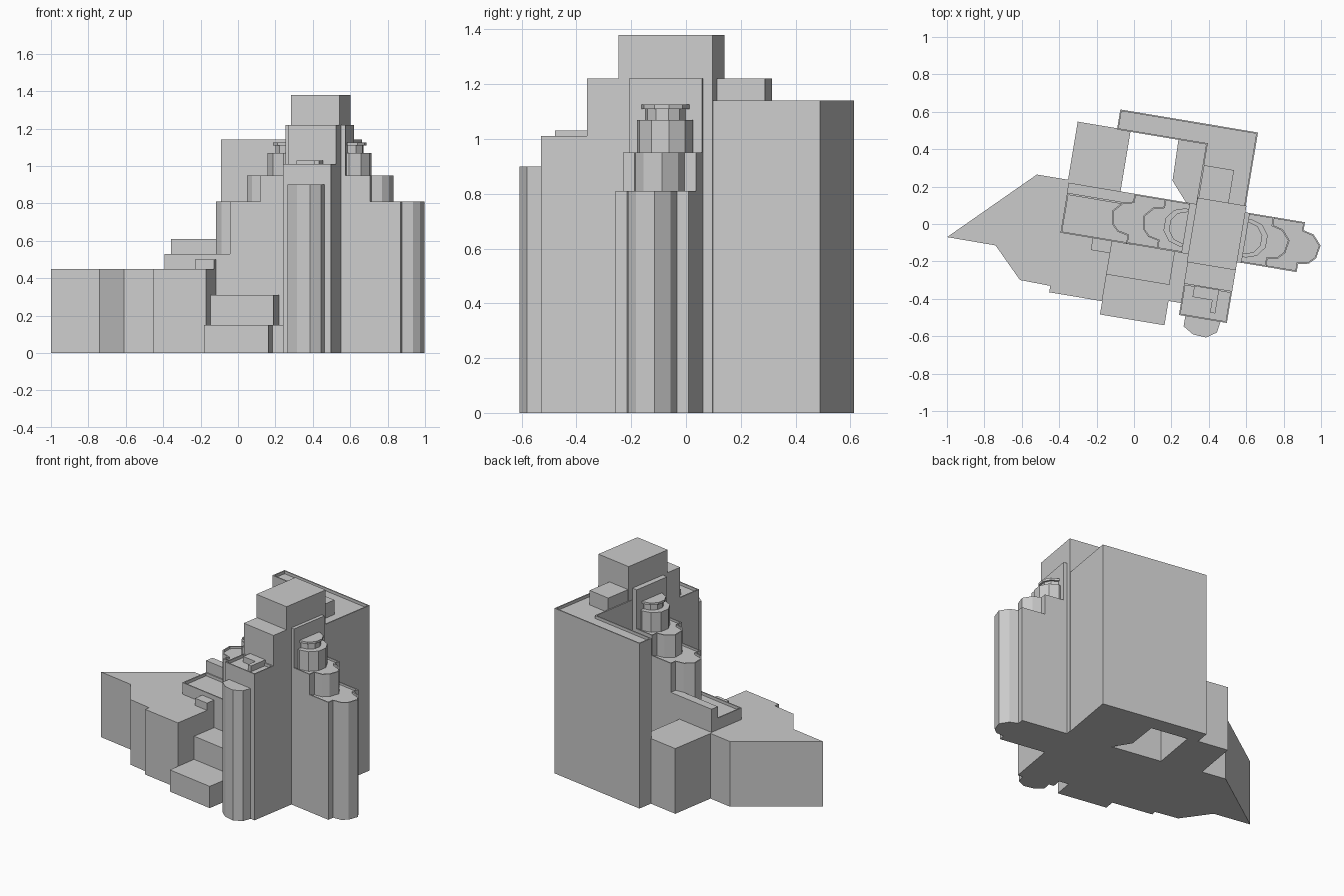
import bpy, bmesh, math

if "Cube" in bpy.data.objects:
    bpy.data.objects.remove(bpy.data.objects["Cube"], do_unlink=True)

stone = bpy.data.materials.new("grey_stone")
stone.use_nodes = True
GREY = (0.6, 0.6, 0.6, 1)
stone.diffuse_color = GREY
stone.node_tree.nodes["Principled BSDF"].inputs["Base Color"].default_value = GREY

TURN = math.radians(-9.5)   # the whole plan is turned on the site
MID, AXIS = 0.438, 0.025    # centre of the long wing


def prism(name, outline, top, bottom=0.0, parapet=0.0):
    """Extrude a plan outline; optionally sink the roof behind a thin parapet."""
    bm = bmesh.new()
    base = bm.faces.new([bm.verts.new((p, q, bottom)) for p, q in outline])
    ext = bmesh.ops.extrude_face_region(bm, geom=[base], use_keep_orig=True)["geom"]
    for v in ext:
        if isinstance(v, bmesh.types.BMVert):
            v.co.z = top
    bmesh.ops.recalc_face_normals(bm, faces=bm.faces)
    if parapet:
        bm.normal_update()
        roof = [f for f in bm.faces if f.normal.z > 0.9]
        bmesh.ops.inset_region(bm, faces=roof, thickness=0.008, use_even_offset=True)
        sunk = bmesh.ops.extrude_discrete_faces(bm, faces=roof)["faces"]
        for v in {v for f in sunk for v in f.verts}:
            v.co.z -= parapet
    mesh = bpy.data.meshes.new(name)
    bm.to_mesh(mesh)
    bm.free()
    mesh.materials.append(stone)
    obj = bpy.data.objects.new(name, mesh)
    obj.rotation_euler.z = TURN
    bpy.context.collection.objects.link(obj)
    return obj


def box(name, p0, p1, q0, q1, top, bottom=0.0, parapet=0.0):
    return prism(name, [(p0, q0), (p1, q0), (p1, q1), (p0, q1)], top, bottom, parapet)


def bay_wing(name, half, depth, top, bottom, parapet):
    """Long wing with a faceted bay on each end."""
    bay = [(0, -.092), (.055, -.08), (.088, -.045), (.1, .026), (.055, .078), (0, .092)]
    side = [(half, -.135)] + [(half + a * depth, b) for a, b in bay] + [(half, .135)]
    ring = side + [(-a, b) for a, b in reversed(side)]
    return prism(name, [(MID + a, AXIS + b) for a, b in ring], top, bottom, parapet)


def polygon(centre, radius, sides=10):
    return [(centre + radius * math.cos(math.tau * (i + .5) / sides),
             AXIS + radius * math.sin(math.tau * (i + .5) / sides)) for i in range(sides)]


# Low podium and rear annex
prism("podium", [(-.974, -.234), (-.711, -.235), (-.552, -.396), (-.387, -.4),
                 (-.387, -.435), (-.1, -.435), (-.1, .16), (-.38, .175), (-.556, .175)], .45)
box("rear_annex", -.387, -.1, .16, .49, .45)
prism("court_annex", [(.16, .483), (.31, .483), (.31, .16), (.29, .12), (.165, .262)], .45)

# Front terraces
box("lower_terrace", -.1, .25, -.507, -.29, .15)
box("upper_terrace", -.1, .24, -.29, -.11, .31)
box("terrace_link", .24, .32, -.375, -.11, .15)
box("podium_hut", -.205, -.1, -.175, -.11, .5, .4)

# West end of the long wing
box("west_wing", -.38, 0, -.111, .103, .53, 0, .02)
box("west_wing_rear", -.381, 0, .103, .16, .61)

# Stepped long wing with bays
bay_wing("wing_base", .462, 1.03, .81, 0, .015)
bay_wing("wing_middle", .297, 1.0, .95, .79, .015)
for side, label in ((1, "east"), (-1, "west")):
    prism(label + "_turret", polygon(MID + side * .178, .104), 1.07, .93)
    prism(label + "_turret_neck", polygon(MID + side * .165, .074), 1.11, 1.06)
    prism(label + "_turret_cap", polygon(MID + side * .165, .088), 1.125, 1.11)
box("wing_shoulder", .275, .601, -.111, .16, 1.22, .9)

# Central tower, stepping down to the front
box("tower", .312, .577, -.154, .195, 1.38, 0)
box("tower_front_step", .316, .577, -.27, -.154, 1.22)
box("tower_low_step", .317, .577, -.44, -.27, 1.01, 0, .02)
prism("roof_hut", [(.373, -.272), (.373, -.333), (.479, -.333), (.479, -.4),
                   (.507, -.4), (.507, -.272)], 1.03, .98)
prism("front_bay", [(.352, -.43), (.352, -.496), (.409, -.53), (.48, -.535),
                    (.533, -.499), (.544, -.43)], .9)

# Tall rear slab
prism("rear_slab", [(.31, .16), (.573, .16), (.573, .592), (-.173, .592),
                    (-.173, .483), (.31, .483)], 1.14, 0, .02)
box("rear_penthouse", .317, .48, .19, .372, 1.22, 1.1)
